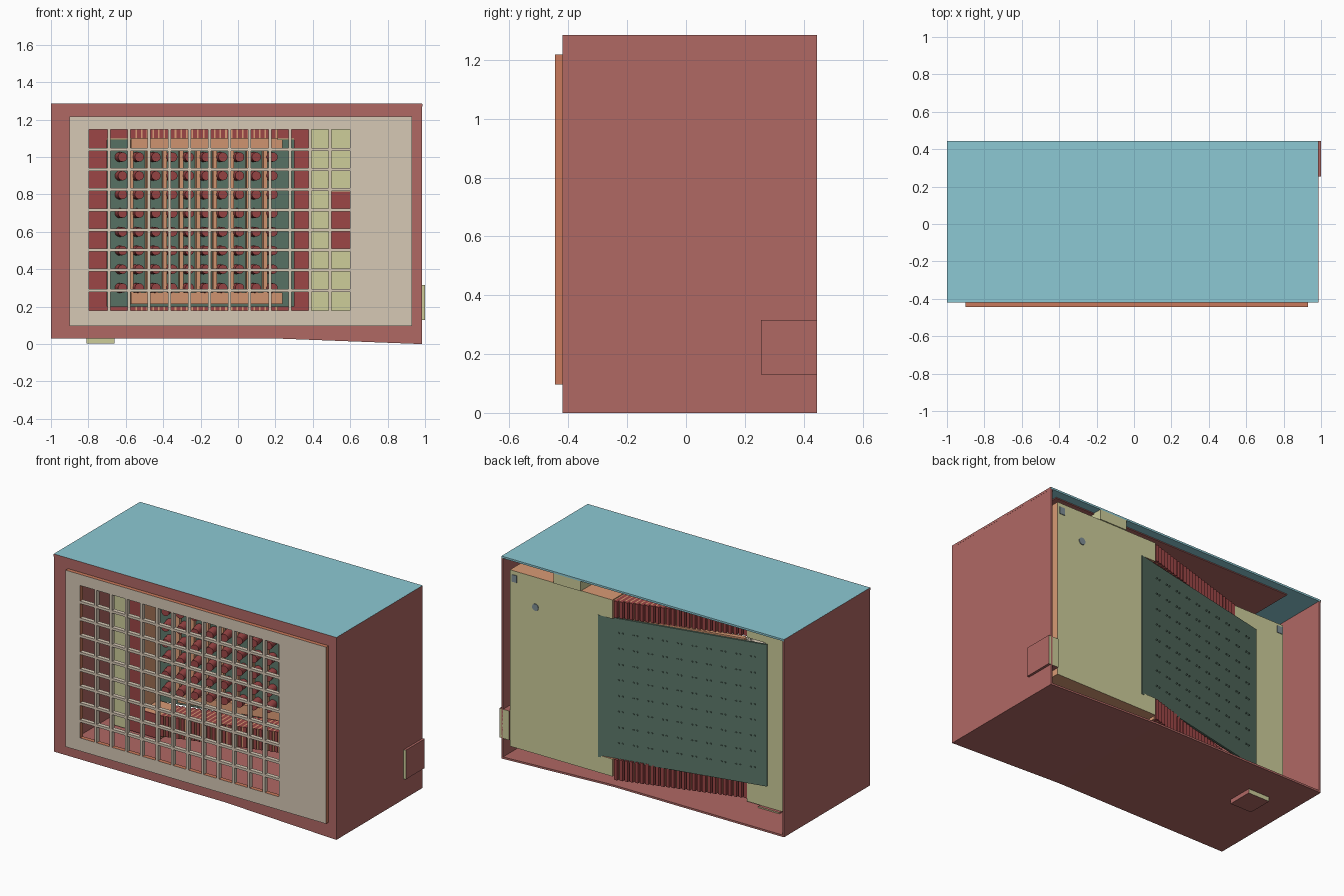
import bpy, bmesh, math
from mathutils import Matrix, Vector

if "Cube" in bpy.data.objects:
    bpy.data.objects.remove(bpy.data.objects["Cube"])


def mat(name, r, g, b):
    m = bpy.data.materials.new(name)
    lin = [((c / 255 + 0.055) / 1.055) ** 2.4 for c in (r, g, b)]
    m.diffuse_color = (*lin, 1)
    m.use_nodes = True
    m.node_tree.nodes["Principled BSDF"].inputs["Base Color"].default_value = m.diffuse_color
    return m


BODY = mat("russet body", 176, 104, 100)
BLUE = mat("light blue lid", 140, 201, 212)
BEIGE = mat("beige grille", 214, 200, 181)
RUST = mat("rust edge", 202, 122, 92)
OLIVE = mat("pale olive plate", 205, 205, 154)
RED = mat("dark red", 156, 70, 70)
ORANGE = mat("soft orange", 217, 155, 117)
GREEN = mat("board green", 92, 119, 105)
GREY = mat("blue grey metal", 128, 143, 150)


def finish(name, bm, face_mat, edge_mat=None):
    """Make an object; edge_mat goes on faces not pointing along y."""
    bmesh.ops.recalc_face_normals(bm, faces=bm.faces)
    me = bpy.data.meshes.new(name)
    me.materials.append(face_mat)
    if edge_mat:
        me.materials.append(edge_mat)
        for f in bm.faces:
            f.material_index = 0 if abs(f.normal.y) > 0.5 else 1
    bm.to_mesh(me)
    bm.free()
    ob = bpy.data.objects.new(name, me)
    bpy.context.collection.objects.link(ob)
    return ob


def prism(bm, base, offset):
    f = bm.faces.new([bm.verts.new(p) for p in base])
    ext = bmesh.ops.extrude_face_region(bm, geom=[f])["geom"]
    bmesh.ops.translate(bm, vec=offset,
                        verts=[v for v in ext if isinstance(v, bmesh.types.BMVert)])


def boxes(name, dims, face_mat, edge_mat=None):
    bm = bmesh.new()
    for x0, x1, y0, y1, z0, z1 in dims:
        prism(bm, [(x0, y0, z0), (x1, y0, z0), (x1, y1, z0), (x0, y1, z0)], (0, 0, z1 - z0))
    return finish(name, bm, face_mat, edge_mat)


# Case: thin walls, sloping floor, front frame, blue lid
boxes("case_walls", [(-1, -0.988, -0.42, 0.445, 0.03, 1.273),
                     (0.973, 0.985, -0.42, 0.445, 0.0, 1.273)], BODY)
bm = bmesh.new()
prism(bm, [(x, -0.42, z) for x, z in [(-1, .03), (.2, .03), (.985, 0), (.985, .012),
                                      (.2, .042), (-1, .042)]], (0, 0.865, 0))
finish("case_floor", bm, BODY)
bm = bmesh.new()
prism(bm, [(x, -0.42, z) for x, z in [(-1, .03), (.2, .03), (.985, 0), (.985, .12),
                                      (-1, .12)]], (0, 0.012, 0))
finish("front_frame_bottom", bm, BODY)
boxes("front_frame", [(-1, -0.88, -0.42, -0.408, 0.12, 1.273),
                      (0.91, 0.985, -0.42, -0.408, 0.12, 1.273),
                      (-0.88, 0.91, -0.42, -0.408, 1.2, 1.273)], BODY)
boxes("front_frame_top_edge", [(-1, 0.985, -0.4205, -0.419, 1.27, 1.285)], BODY)
boxes("side_top_edges", [(-1.0005, -0.999, -0.42, 0.445, 1.27, 1.2845),
                         (0.984, 0.9855, -0.42, 0.445, 1.27, 1.2845)], BODY)
boxes("lid", [(-1, 0.985, -0.42, 0.445, 1.273, 1.285)], BLUE)
boxes("lid_lining", [(-0.8, 0.9, -0.4, 0.39, 1.267, 1.273)], BODY)

# Front grille: border plus a lattice of 13 x 9 openings
X0, X1, Z0, Z1, YF, YB = -0.797, 0.6, 0.18, 1.148, -0.445, -0.418
border = [(-0.9, X0, YF, YB, 0.097, 1.218), (X1, 0.93, YF, YB, 0.097, 1.218),
          (X0, X1, YF, YB, 0.097, Z0), (X0, X1, YF, YB, Z1, 1.218)]
grille = boxes("grille_border", border, BEIGE, RUST)
bars, w = [], 0.008
for i in range(1, 13):
    x = X0 + (X1 - X0) * i / 13
    bars.append((x - w, x + w, YF, YB, Z0, Z1))
for j in range(1, 9):
    z = Z0 + (Z1 - Z0) * j / 9
    bars.append((X0, X1, YF + 0.0005, YB - 0.0005, z - w, z + w))
boxes("grille_bars", bars, BEIGE)

# Stepped back plate in two parts, with notches around the display window
boxes("back_plate_right", [(0.30, 0.93, 0.255, 0.438, 0.09, 1.21),
                           (0.21, 0.30, 0.255, 0.438, 1.09, 1.21),
                           (0.21, 0.30, 0.255, 0.438, 0.09, 0.20)], OLIVE, ORANGE)
boxes("back_plate_left", [(-0.93, -0.70, 0.04, 0.20, 0.05, 1.20),
                          (-0.70, -0.57, 0.04, 0.20, 1.09, 1.20),
                          (-0.70, -0.57, 0.04, 0.20, 0.05, 0.20)], OLIVE, ORANGE)

# Tabs that lock the back plate into the case
boxes("side_tab", [(0.93, 1.0, 0.255, 0.445, 0.13, 0.315)], OLIVE, BODY)
boxes("top_tab", [(0.43, 0.62, 0.255, 0.445, 1.21, 1.284)], OLIVE)
boxes("bottom_tab", [(-0.81, -0.66, 0.06, 0.22, 0.003, 0.05)], OLIVE, BODY)

# Red mask on the front of the back plate
boxes("window_mask", [(0.30, 0.39, 0.247, 0.255, 0.09, 1.21),
                      (0.50, 0.66, 0.247, 0.255, 0.5, 0.815),
                      (0.21, 0.30, 0.247, 0.255, 1.10, 1.21),
                      (0.21, 0.30, 0.247, 0.255, 0.09, 0.20),
                      (-0.80, -0.70, 0.032, 0.04, 0.05, 1.20),
                      (-0.70, -0.57, 0.032, 0.04, 1.10, 1.20),
                      (-0.70, -0.57, 0.032, 0.04, 0.05, 0.20)], RED)

# Slatted hinge joining the two plate parts above and below the board
N, red, orange = 26, [], []
step = 0.78 / N
for i in range(N):
    x = -0.57 + step * i
    y = 0.20 + 0.238 * (i + 0.5) / N
    for z0, z1 in ((0.07, 0.20), (1.10, 1.205)):
        red.append((x, x + step * 0.72, y - 0.17, y, z0, z1))
        orange.append((x + step * 0.72, x + step, y - 0.165, y - 0.01, z0, z1))
boxes("hinge_slats", red, RED)
boxes("hinge_seams", orange, ORANGE)

# Tilted circuit board
A, B = Vector((-0.72, 0.217, 0)), Vector((0.31, 0.442, 0))
d = (B - A).normalized()
n = Vector((d.y, -d.x, 0))      # towards the front
T = 0.012
bm = bmesh.new()
prism(bm, [p + Vector((0, 0, 0.19)) for p in (A, B, B + n * T, A + n * T)], (0, 0, 0.90))
board = finish("circuit_board", bm, GREEN)


def on_board(x):
    return A + (B - A) * ((x - A.x) / (B.x - A.x))


# Orange rails and dividers in front of the board
bm = bmesh.new()
p, q = on_board(-0.58) + n * T, on_board(0.23) + n * T
for z0, z1 in ((0.215, 0.275), (1.04, 1.10)):
    prism(bm, [v + Vector((0, 0, z0)) for v in (p, q, q + n * 0.03, p + n * 0.03)],
          (0, 0, z1 - z0))
for i in range(9):
    c = on_board(-0.578 + 0.0894 * i) + n * T
    h = d * 0.011
    prism(bm, [v + Vector((0, 0, 0.275)) for v in (c - h, c + h, c + h + n * 0.03,
                                                   c - h + n * 0.03)], (0, 0, 0.765))
finish("display_rails", bm, ORANGE)

# Lamps (10 x 8) and their solder points on the back
lamps, pins = bmesh.new(), bmesh.new()
rot = n.to_track_quat('Z', 'Y').to_matrix().to_4x4()
for i in range(10):
    base = on_board(-0.635 + 0.0894 * i)
    for j in range(8):
        z = Vector((0, 0, 0.30 + 0.1 * j))
        bmesh.ops.create_cone(lamps, cap_ends=True, segments=14, radius1=0.027, radius2=0.025,
                              depth=0.075, matrix=Matrix.Translation(base + z + n * (T + 0.037)) @ rot)
        for s in (-0.012, 0.012):
            bmesh.ops.create_cone(pins, cap_ends=True, segments=6, radius1=0.005, radius2=0.005,
                                  depth=0.008,
                                  matrix=Matrix.Translation(base + z + d * s - n * 0.003) @ rot)
lamp_ob = finish("lamps", lamps, RED)
lamp_ob.data.shade_smooth()
lamp_ob.data.set_sharp_from_angle(angle=math.radians(40))
finish("solder_points", pins, GREEN)

# Small metal fittings on the back plate
boxes("corner_fittings", [(0.88, 0.915, 0.43, 0.442, 1.14, 1.185),
                          (-0.92, -0.885, 0.19, 0.204, 1.14, 1.185),
                          (-0.92, -0.885, 0.19, 0.204, 0.10, 0.145)], GREY)
bm = bmesh.new()
bmesh.ops.create_cone(bm, cap_ends=True, segments=16, radius1=0.022, radius2=0.022, depth=0.012,
                      matrix=Matrix.Translation((0.75, 0.436, 1.02)) @ Matrix.Rotation(math.pi / 2, 4, 'X'))
finish("round_fitting", bm, GREY)
